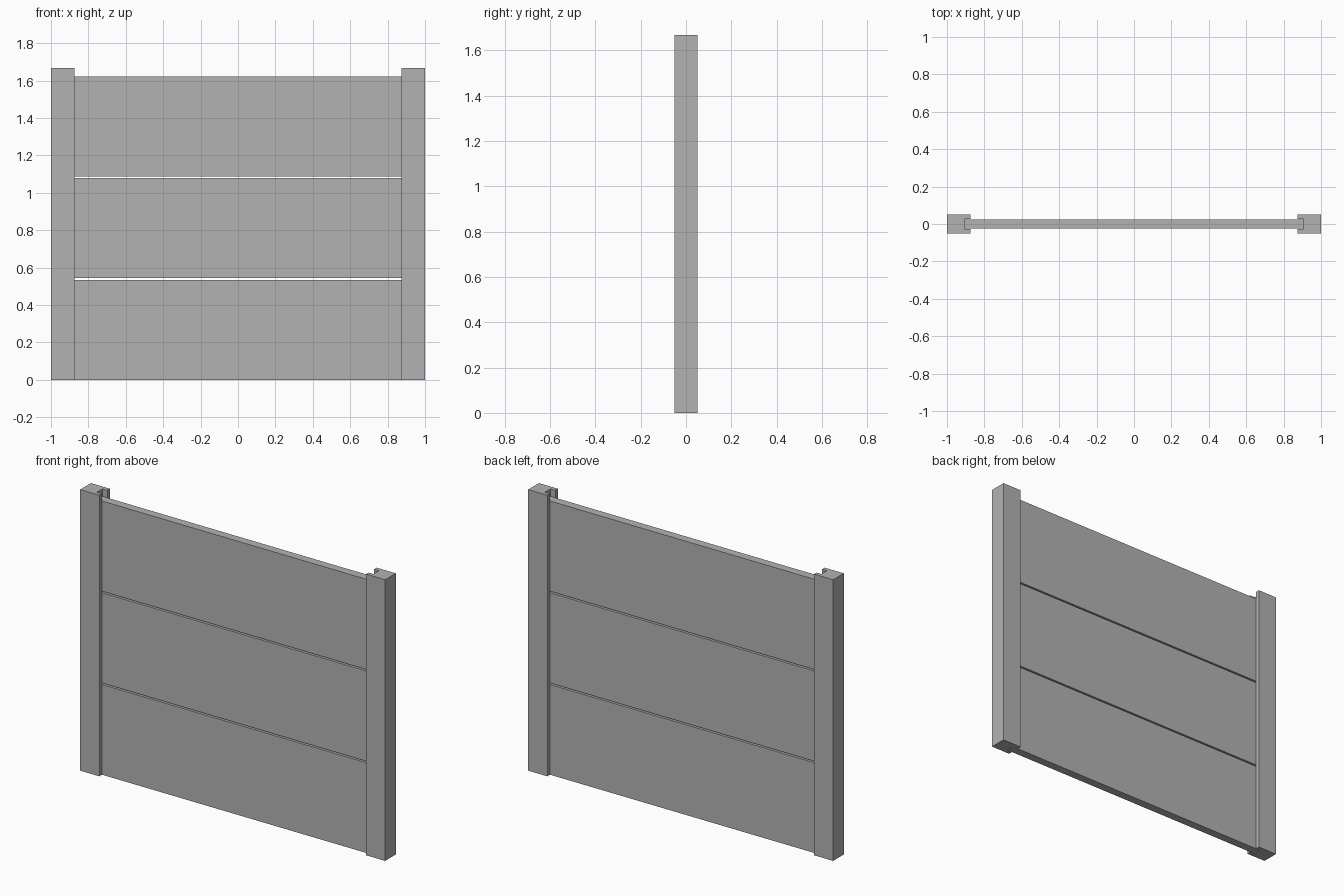
import bpy, bmesh

if "Cube" in bpy.data.objects:
    bpy.data.objects.remove(bpy.data.objects["Cube"])

grey = bpy.data.materials.new("concrete_grey")
grey.diffuse_color = (0.45, 0.45, 0.45, 1)
grey.use_nodes = True
grey.node_tree.nodes["Principled BSDF"].inputs["Base Color"].default_value = grey.diffuse_color


def extrude_profile(name, points, z0, z1):
    """Extrude a closed plan outline (x, y) from z0 up to z1."""
    bm = bmesh.new()
    face = bm.faces.new([bm.verts.new((x, y, z0)) for x, y in points])
    res = bmesh.ops.extrude_face_region(bm, geom=[face])
    top = [v for v in res["geom"] if isinstance(v, bmesh.types.BMVert)]
    bmesh.ops.translate(bm, verts=top, vec=(0, 0, z1 - z0))
    bmesh.ops.recalc_face_normals(bm, faces=bm.faces)
    mesh = bpy.data.meshes.new(name)
    bm.to_mesh(mesh)
    bm.free()
    mesh.materials.append(grey)
    obj = bpy.data.objects.new(name, mesh)
    bpy.context.collection.objects.link(obj)
    return obj


# Slotted posts: C-shaped section, open towards the middle
POST_H, HALF, SLOT = 1.667, 0.05, 0.026
INNER, SLOT_X = 0.875, 0.907
section = [(1, -HALF), (1, HALF), (INNER, HALF), (INNER, SLOT),
           (SLOT_X, SLOT), (SLOT_X, -SLOT), (INNER, -SLOT), (INNER, -HALF)]
for side, s in (("left", -1), ("right", 1)):
    extrude_profile(side + "_post", [(s * x, y) for x, y in section], 0, POST_H)

# Three panels slid into the slots, with thin open gaps between them
PANEL_H, PITCH, PX, PY = 0.535, 0.544, 0.906, 0.025
for i, label in enumerate(("lower", "middle", "upper")):
    extrude_profile(label + "_panel", [(-PX, -PY), (PX, -PY), (PX, PY), (-PX, PY)],
                    i * PITCH, i * PITCH + PANEL_H)
